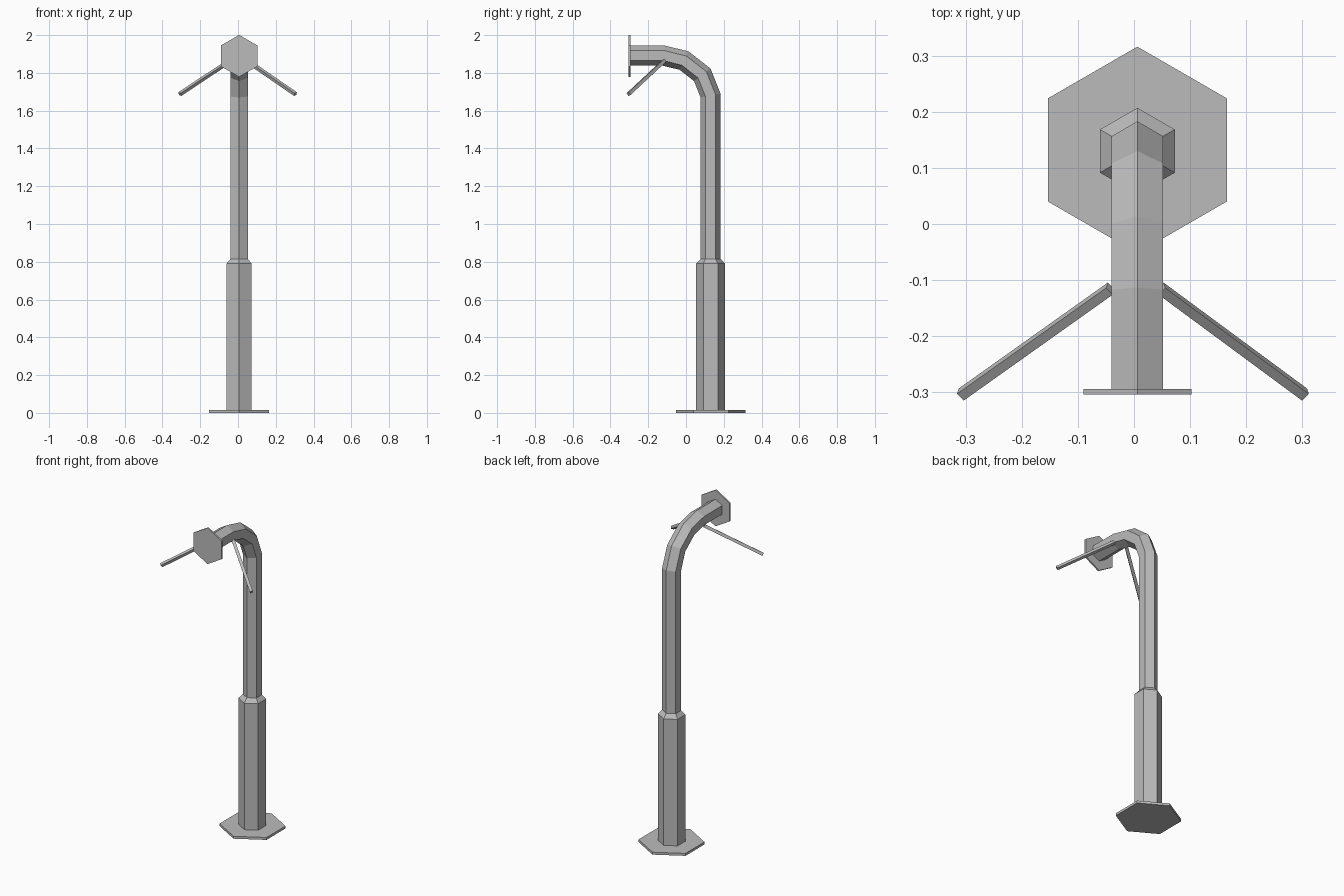
import bpy, bmesh, math
from mathutils import Vector, Matrix

cube = bpy.data.objects.get("Cube")
if cube:
    bpy.data.objects.remove(cube)

CX, CY = 0.006, 0.13      # pole axis
HEAD_Z = 1.892            # height of the horizontal pipe end

metal = bpy.data.materials.new("grey_metal")
metal.use_nodes = True
metal.diffuse_color = (0.5, 0.5, 0.5, 1)
metal.node_tree.nodes["Principled BSDF"].inputs["Base Color"].default_value = (0.5, 0.5, 0.5, 1)


def loft(name, stations, sides=6, turn=0.0):
    """Sweep a regular polygon through (point, radius) stations with mitred joints."""
    bm = bmesh.new()
    points = [Vector(p) for p, r in stations]
    first = (points[1] - points[0]).normalized()
    side = first.cross(Vector((0, 0, 1)))
    side = side.normalized() if side.length > 0.01 else Vector((1, 0, 0))
    rings = []
    for i, (p, r) in enumerate(stations):
        before = (points[i] - points[max(i - 1, 0)]).normalized()
        after = (points[min(i + 1, len(points) - 1)] - points[i]).normalized()
        tangent = (before + after).normalized()
        stretch = 1 / max(tangent.dot(after if after.length else before), 0.5)
        up = side.cross(tangent).normalized() * stretch
        ring = []
        for k in range(sides):
            a = math.tau * k / sides + turn
            ring.append(bm.verts.new(points[i] + r * (up * math.cos(a) + side * math.sin(a))))
        rings.append(ring)
    for low, high in zip(rings, rings[1:]):
        for k in range(sides):
            n = (k + 1) % sides
            bm.faces.new((low[k], low[n], high[n], high[k]))
    bm.faces.new(rings[0])
    bm.faces.new(rings[-1])
    bmesh.ops.recalc_face_normals(bm, faces=bm.faces)
    mesh = bpy.data.meshes.new(name)
    bm.to_mesh(mesh)
    bm.free()
    mesh.materials.append(metal)
    obj = bpy.data.objects.new(name, mesh)
    bpy.context.collection.objects.link(obj)
    return obj


# Hexagonal foot plate
loft("foot_plate", [((CX, CY + 0.002, 0), 0.184), ((CX, CY + 0.002, 0.015), 0.184)])

# Thick lower column with a bevelled shoulder
loft("lower_column", [((CX, CY, 0.01), 0.077), ((CX, CY, 0.79), 0.077),
                      ((CX, CY, 0.815), 0.053)])

# Thin upper pipe bending forward
bend = [(CY, 0.8), (CY, 1.68), (0.086, 1.79), (-0.01, 1.865), (-0.12, HEAD_Z), (-0.298, HEAD_Z)]
loft("bent_pipe", [((CX, y, z), 0.053) for y, z in bend])

# Hexagonal plate on the pipe mouth
loft("head_plate", [((CX, -0.294, 1.89), 0.111), ((CX, -0.304, 1.89), 0.111)])

# Pair of thin square handles slanting out, forward and down
for name, s in (("left_handle", 1), ("right_handle", -1)):
    loft(name, [((CX * 0.5 + s * 0.045, -0.115, 1.864), 0.0125),
                ((-0.002 + s * 0.306, -0.304, 1.688), 0.0125)],
         sides=4, turn=math.radians(45 + s * 20))
